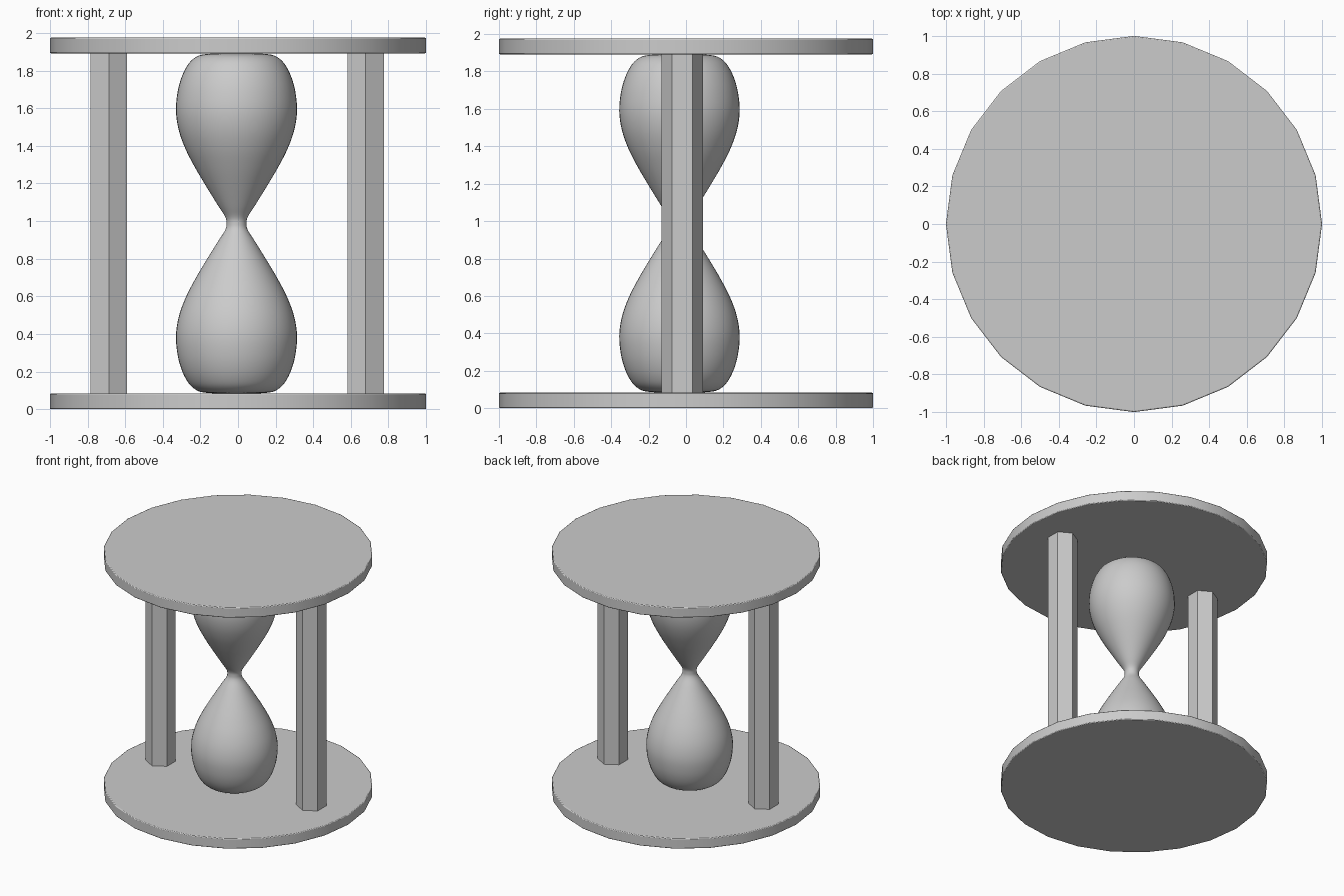
import bpy, bmesh
from math import radians, sin, cos, pi

if "Cube" in bpy.data.objects:
    bpy.data.objects.remove(bpy.data.objects["Cube"])

HEIGHT, PLATE, MID = 1.975, 0.083, 0.9875


def smooth(obj, angle):
    bpy.ops.object.select_all(action='DESELECT')
    obj.select_set(True)
    bpy.context.view_layer.objects.active = obj
    bpy.ops.object.shade_smooth_by_angle(angle=radians(angle))


def prism(name, sides, radius, loc, height, turn=0.0):
    bpy.ops.mesh.primitive_cylinder_add(vertices=sides, radius=radius, depth=height,
                                        location=loc, rotation=(0, 0, turn))
    obj = bpy.context.object
    obj.name = name
    return obj


def spline(points, steps=4):
    """Catmull-Rom curve through 2D points."""
    p = [points[0]] + points + [points[-1]]
    out = []
    for a, b, c, d in zip(p, p[1:], p[2:], p[3:]):
        for i in range(steps):
            t = i / steps
            out.append(tuple(0.5 * (2 * v + (w - u) * t + (2*u - 5*v + 4*w - x) * t**2
                             + (3*v - u - 3*w + x) * t**3) for u, v, w, x in zip(a, b, c, d)))
    return out + [points[-1]]


# round end plates with softened rims
for name, z in (("bottom_plate", PLATE / 2), ("top_plate", HEIGHT - PLATE / 2)):
    plate = prism(name, 24, 1.0, (0, 0, z), PLATE)
    smooth(plate, 50)
    bevel = plate.modifiers.new("soft_rim", 'BEVEL')
    bevel.width, bevel.segments = 0.006, 2
    bevel.limit_method, bevel.angle_limit = 'ANGLE', radians(40)

# hexagonal posts
for name, x in (("left_post", -0.687), ("right_post", 0.678)):
    prism(name, 6, 0.112, (x, -0.02, MID), HEIGHT - 2 * PLATE + 0.004)

# glass: half profile (radius, distance from neck), mirrored and lathed
half = [(0.053, 0), (0.06, 0.035), (0.098, 0.095), (0.163, 0.2), (0.222, 0.3), (0.273, 0.4),
        (0.308, 0.5), (0.322, 0.6), (0.313, 0.7), (0.291, 0.78), (0.261, 0.84),
        (0.23, 0.875), (0.19, 0.896), (0.13, 0.903)]
curve = spline([(r, -d) for r, d in half[:0:-1]] + half)
SEG = 48
bm = bmesh.new()
rings = [[bm.verts.new((r * cos(2*pi*i/SEG), r * sin(2*pi*i/SEG), z)) for i in range(SEG)]
         for r, z in curve]
for lo, hi in zip(rings, rings[1:]):
    for i in range(SEG):
        j = (i + 1) % SEG
        bm.faces.new((lo[i], lo[j], hi[j], hi[i]))
bm.faces.new(rings[0][::-1])
bm.faces.new(rings[-1])
mesh = bpy.data.meshes.new("glass_bulbs")
bm.to_mesh(mesh)
bm.free()
glass = bpy.data.objects.new("glass_bulbs", mesh)
glass.location = (-0.008, -0.035, MID)
bpy.context.collection.objects.link(glass)
smooth(glass, 60)
